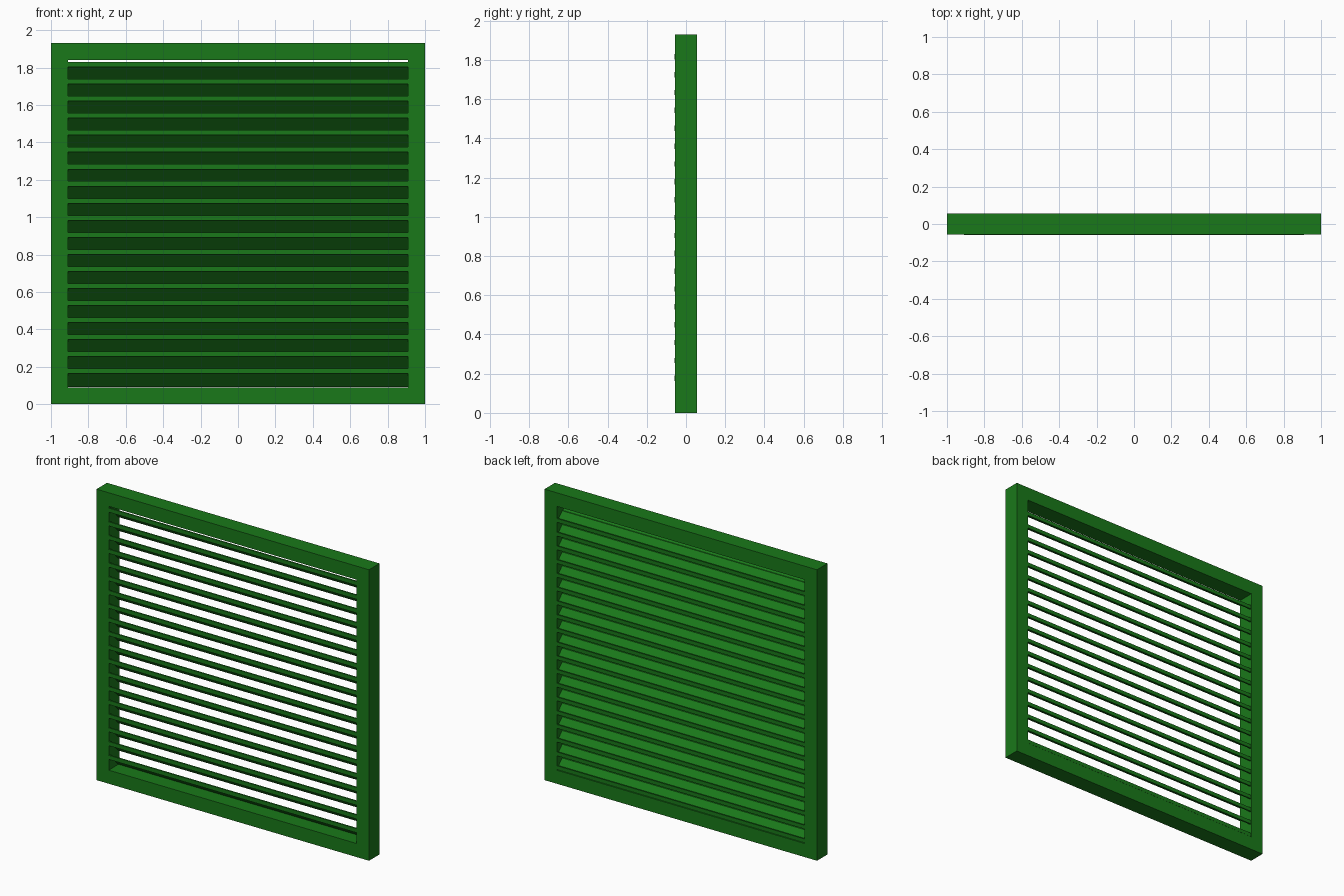
import bpy, bmesh

if "Cube" in bpy.data.objects:
    bpy.data.objects.remove(bpy.data.objects["Cube"])

green = bpy.data.materials.new("green_paint")
green.diffuse_color = (0.01, 0.19, 0.01, 1)
green.use_nodes = True
green.node_tree.nodes["Principled BSDF"].inputs["Base Color"].default_value = green.diffuse_color

W, H, D = 1.0, 1.93, 0.055        # half width, height, half depth
B = 0.09                          # frame border
PITCH, COUNT = 0.0911, 19


def finish(name, bm):
    bmesh.ops.recalc_face_normals(bm, faces=bm.faces)
    me = bpy.data.meshes.new(name)
    bm.to_mesh(me)
    bm.free()
    me.materials.append(green)
    ob = bpy.data.objects.new(name, me)
    bpy.context.collection.objects.link(ob)
    return ob


# Outer frame: a rectangular ring extruded through its depth
bm = bmesh.new()
rings = []
for y in (-D, D):
    for x, z0, z1 in ((W, 0, H), (W - B, B, H - B)):
        rings.append([bm.verts.new(p) for p in
                      ((-x, y, z0), (x, y, z0), (x, y, z1), (-x, y, z1))])
fo, fi, bo, bi = rings
for a, b in ((fo, fi), (bo, bi), (fo, bo), (fi, bi)):
    for i in range(4):
        j = (i + 1) % 4
        bm.faces.new((a[i], a[j], b[j], b[i]))
finish("frame", bm)

# Louvre blade: front lip, sloping web with a small step, upturned rear lip
# (y, z) measured from the top of the front lip
profile = [(-0.058, 0), (-0.058, -0.027), (-0.05, -0.027), (-0.05, -0.012),
           (-0.012, -0.05), (-0.005, -0.05), (0.042, -0.097),
           (0.052, -0.097), (0.052, -0.072), (0.044, -0.072),
           (0.044, -0.086), (-0.002, -0.041), (-0.009, -0.041), (-0.048, 0)]

for n in range(COUNT):
    top = 0.19 + n * PITCH
    bm = bmesh.new()
    left, right = ([bm.verts.new((x, y, top + z)) for y, z in profile]
                   for x in (-W + B, W - B))
    bm.faces.new(left)
    bm.faces.new(right)
    for i in range(len(profile)):
        j = (i + 1) % len(profile)
        bm.faces.new((left[i], left[j], right[j], right[i]))
    finish(f"louvre_blade_{n + 1:02d}", bm)
